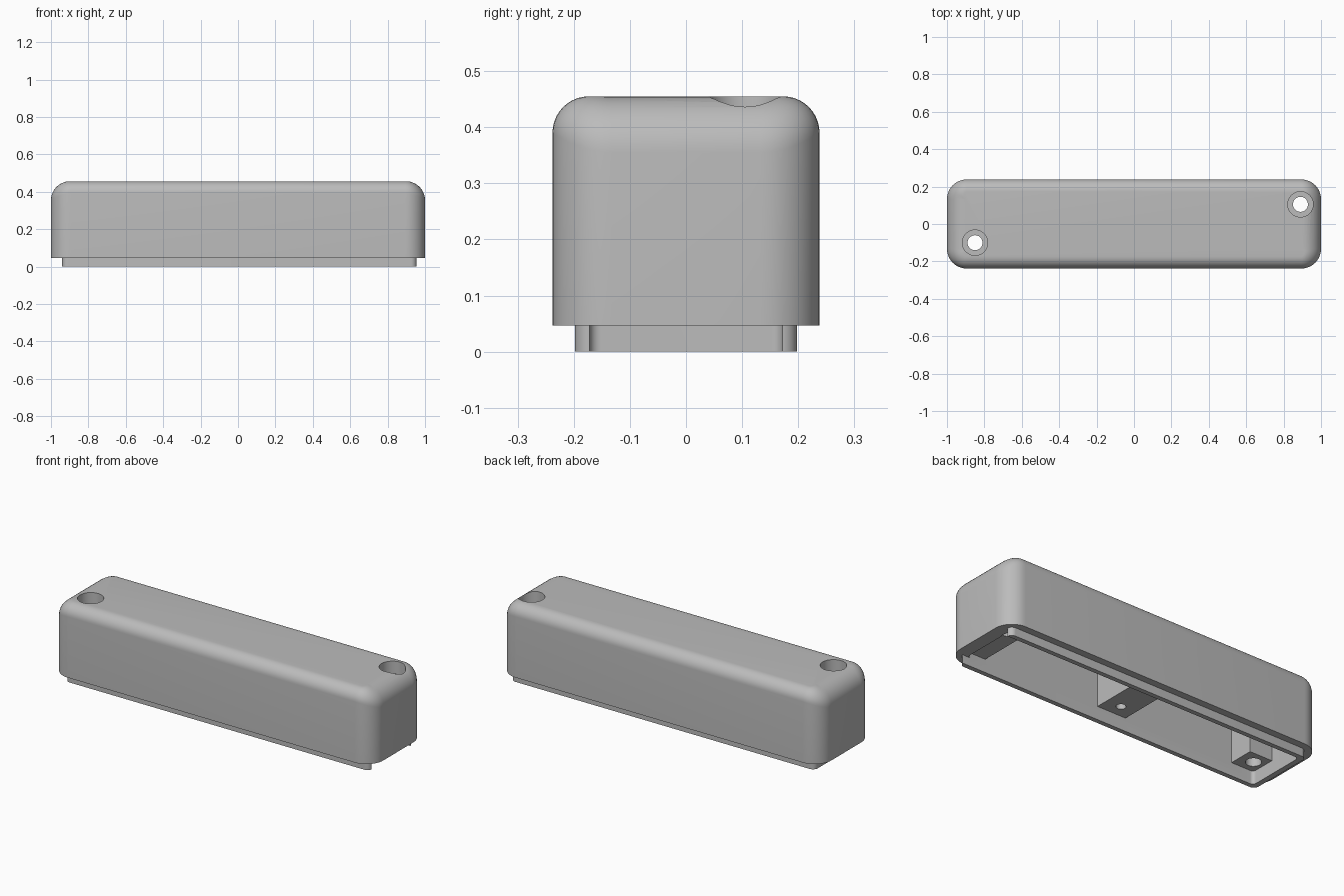
import bpy, bmesh, math

cube = bpy.data.objects.get("Cube")
if cube:
    bpy.data.objects.remove(cube, do_unlink=True)

grey = bpy.data.materials.new("plain_grey")
grey.use_nodes = True
COLOUR = (0.5, 0.5, 0.5, 1)
grey.diffuse_color = COLOUR
grey.node_tree.nodes["Principled BSDF"].inputs["Base Color"].default_value = COLOUR


def finish(bm, name):
    bmesh.ops.recalc_face_normals(bm, faces=bm.faces)
    mesh = bpy.data.meshes.new(name)
    bm.to_mesh(mesh)
    bm.free()
    mesh.materials.append(grey)
    obj = bpy.data.objects.new(name, mesh)
    bpy.context.collection.objects.link(obj)
    return obj


def outline(x0, x1, hy, r, steps=10):
    """Rounded rectangle as (x, y, normal angle)."""
    pts = []
    centres = [(x1 - r, hy - r), (x0 + r, hy - r), (x0 + r, r - hy), (x1 - r, r - hy)]
    for i, (cx, cy) in enumerate(centres):
        for k in range(steps + 1):
            a = (i + k / steps) * math.pi / 2
            pts.append((cx + r * math.cos(a), cy + r * math.sin(a), a))
    return pts


def loft(name, rings):
    bm = bmesh.new()
    loops = [[bm.verts.new(p) for p in ring] for ring in rings]
    n = len(loops[0])
    for low, high in zip(loops, loops[1:]):
        for i in range(n):
            j = (i + 1) % n
            bm.faces.new((low[i], low[j], high[j], high[i]))
    bm.faces.new(loops[0][::-1])
    bm.faces.new(loops[-1])
    return finish(bm, name)


def prism(name, x0, x1, hy, r, z0, z1):
    pts = outline(x0, x1, hy, r)
    return loft(name, [[(x, y, z) for x, y, _ in pts] for z in (z0, z1)])


def box(name, x0, x1, y0, y1, z0, z1):
    bm = bmesh.new()
    bmesh.ops.create_cube(bm, size=1)
    for v in bm.verts:
        v.co = ((x0 + x1) / 2 + v.co.x * (x1 - x0),
                (y0 + y1) / 2 + v.co.y * (y1 - y0),
                (z0 + z1) / 2 + v.co.z * (z1 - z0))
    return finish(bm, name)


def cylinder(name, x, y, r, z0, z1):
    bm = bmesh.new()
    bmesh.ops.create_cone(bm, cap_ends=True, segments=40, radius1=r, radius2=r, depth=z1 - z0)
    bmesh.ops.translate(bm, verts=bm.verts, vec=(x, y, (z0 + z1) / 2))
    return finish(bm, name)


def combine(target, other, operation):
    """Apply a boolean and discard the helper."""
    mod = target.modifiers.new("join", "BOOLEAN")
    mod.operation, mod.object, mod.solver = operation, other, "EXACT"
    bpy.context.view_layer.update()
    result = bpy.data.meshes.new_from_object(
        target.evaluated_get(bpy.context.evaluated_depsgraph_get()))
    target.modifiers.clear()
    target.data = result
    bpy.data.objects.remove(other, do_unlink=True)


RIM, TOP = 0.047, 0.455

# Outer shell: the top fillet is wider at the ends than along the sides
plan = outline(-1, 1, 0.238, 0.105)
rings = [[(x, y, RIM) for x, y, _ in plan]]
for k in range(11):
    t = k / 10 * math.pi / 2
    ring = []
    for x, y, a in plan:
        r = 0.065 + 0.035 * math.cos(a) ** 2
        inset = r * (1 - math.cos(t))
        ring.append((x - inset * math.cos(a), y - inset * math.sin(a),
                     TOP - r + r * math.sin(t)))
    rings.append(ring)
shell = loft("cover_shell", rings)

# Locating lip, open at the right-hand end
combine(shell, prism("lip", -0.94, 0.955, 0.198, 0.03, 0, 0.1), "UNION")
combine(shell, box("lip_gap", 0.8, 1.1, -0.172, 0.172, -0.1, RIM), "DIFFERENCE")

# Hollow interior with screw blocks left standing
cavity = prism("cavity", -0.91, 0.925, 0.172, 0.02, -0.1, 0.39)
for x0, x1, y0, y1 in ((-1, -0.77, -0.3, -0.03), (-0.09, 0.09, -0.3, 0.3), (0.81, 1, -0.3, 0.3)):
    combine(cavity, box("block", x0, x1, y0, y1, 0.075, 0.5), "DIFFERENCE")
combine(shell, cavity, "DIFFERENCE")

# Counterbored screw holes and the blind hole in the middle block
for x, y in ((-0.85, -0.1), (0.89, 0.105)):
    combine(shell, cylinder("bore", x, y, 0.04, -0.1, 0.6), "DIFFERENCE")
    combine(shell, cylinder("counterbore", x, y, 0.068, 0.385, 0.6), "DIFFERENCE")
combine(shell, cylinder("blind_hole", 0, -0.1, 0.025, 0, 0.25), "DIFFERENCE")

bpy.ops.object.select_all(action="DESELECT")
shell.select_set(True)
bpy.context.view_layer.objects.active = shell
bpy.ops.object.shade_smooth_by_angle(angle=math.radians(30))
